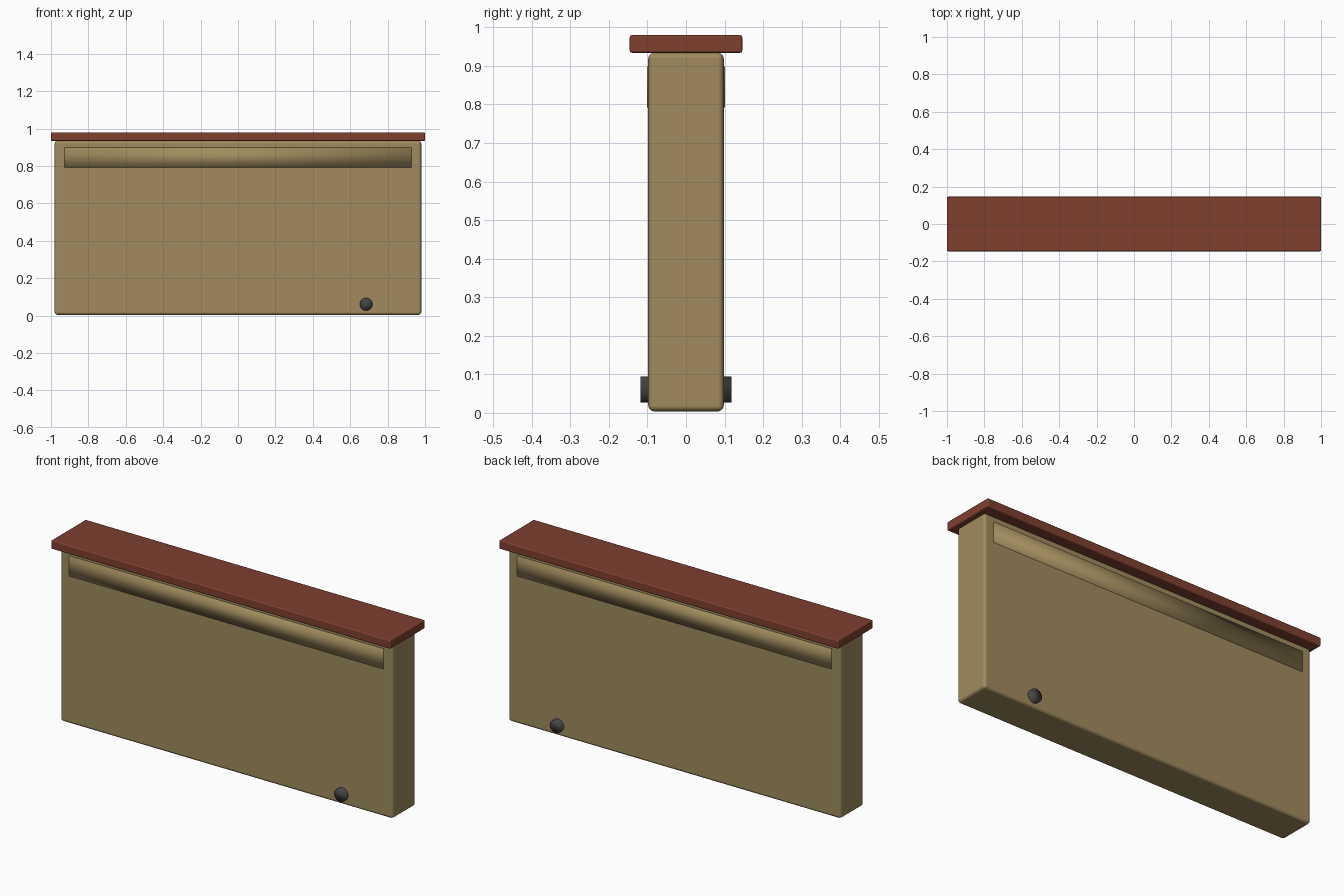
import bpy, math

if "Cube" in bpy.data.objects:
    bpy.data.objects.remove(bpy.data.objects["Cube"])


def material(name, rgb):
    m = bpy.data.materials.new(name)
    m.diffuse_color = (*rgb, 1)
    m.use_nodes = True
    m.node_tree.nodes["Principled BSDF"].inputs["Base Color"].default_value = m.diffuse_color
    return m


def box(name, size, z, mat, bevel=0, segments=3):
    bpy.ops.mesh.primitive_cube_add(size=1, location=(0, 0, z))
    ob = bpy.context.object
    ob.name = name
    ob.scale = size
    bpy.ops.object.transform_apply(location=False, rotation=False, scale=True)
    ob.data.materials.append(mat)
    if bevel:
        b = ob.modifiers.new("Bevel", 'BEVEL')
        b.width = bevel
        b.segments = segments
    bpy.ops.object.shade_smooth()
    if bevel:
        bpy.ops.object.shade_smooth_by_angle(angle=math.radians(40))
        b.harden_normals = True
    return ob


stone = material("stone", (0.35, 0.26, 0.11))
brick = material("brick", (0.21, 0.05, 0.028))
dark = material("dark_metal", (0.06, 0.06, 0.06))

# Wall slab, softly rounded edges
box("wall_body", (1.96, 0.196, 0.93), 0.469, stone, 0.015)

# Shallow band showing on both faces under the cap
box("upper_band", (1.854, 0.2015, 0.107), 0.8455, stone)

# Overhanging coping
box("coping", (2.0, 0.292, 0.046), 0.957, brick, 0.006, 2)

# Drain pipe running through the wall
bpy.ops.mesh.primitive_cylinder_add(vertices=20, radius=0.034, depth=0.236,
                                    location=(0.685, 0, 0.061),
                                    rotation=(math.pi / 2, 0, 0))
pipe = bpy.context.object
pipe.name = "drain_pipe"
pipe.data.materials.append(dark)
bpy.ops.object.shade_smooth()
